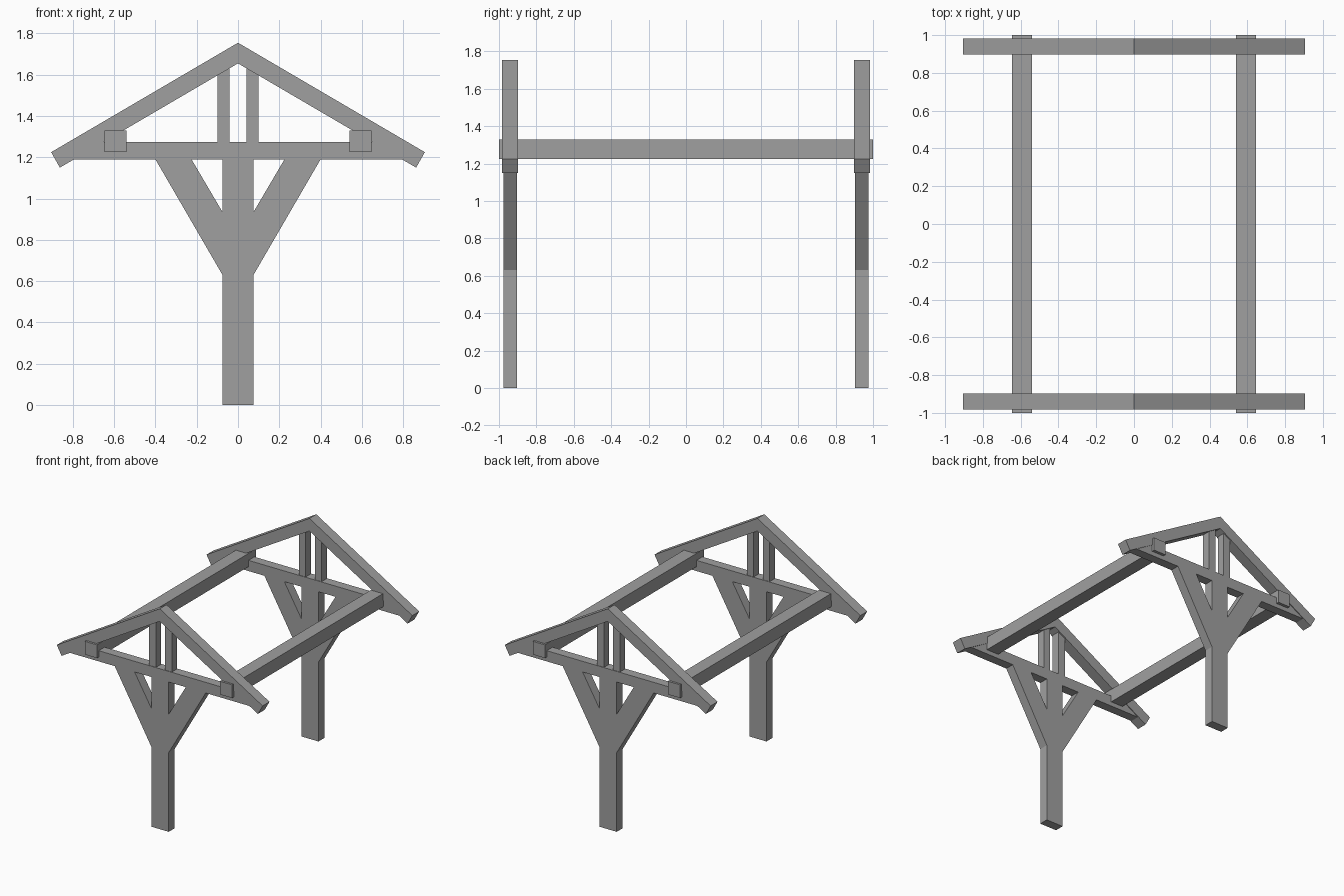
import bpy
import bmesh

cube = bpy.data.objects.get("Cube")
if cube:
    bpy.data.objects.remove(cube, do_unlink=True)

GREY = (0.35, 0.35, 0.35, 1)
grey = bpy.data.materials.new("grey timber")
grey.use_nodes = True
grey.diffuse_color = GREY
grey.node_tree.nodes["Principled BSDF"].inputs["Base Color"].default_value = GREY


def prism(name, outline, y, half, side=1):
    """Extrude an (x, z) outline along y, mirrored in x when side is -1."""
    bm = bmesh.new()
    face = bm.faces.new([bm.verts.new((side * x, y - half, z)) for x, z in outline])
    new = bmesh.ops.extrude_face_region(bm, geom=[face])["geom"]
    bmesh.ops.translate(bm, vec=(0, 2 * half, 0),
                        verts=[v for v in new if isinstance(v, bmesh.types.BMVert)])
    bmesh.ops.recalc_face_normals(bm, faces=bm.faces)
    mesh = bpy.data.meshes.new(name)
    bm.to_mesh(mesh)
    bm.free()
    mesh.materials.append(grey)
    obj = bpy.data.objects.new(name, mesh)
    bpy.context.collection.objects.link(obj)
    return obj


def rect(x0, x1, z0, z1):
    return [(x0, z0), (x1, z0), (x1, z1), (x0, z1)]


POST, RAFTER, KING = 0.037, 0.043, 0.033   # half depths along y
TIE_LOW, TIE_TOP = 1.19, 1.275

# Two matching trusses, each on one braced post
for end, y in (("front", -0.94), ("back", 0.94)):
    prism(end + "_post", rect(-0.075, 0.075, 0, TIE_LOW), y, POST)
    prism(end + "_tie_beam",
          [(-0.8, TIE_LOW), (0.8, TIE_LOW), (0.65, TIE_TOP), (-0.65, TIE_TOP)], y, POST)
    # Rafter pair as one bent profile meeting at the ridge
    prism(end + "_rafters",
          [(0, 1.755), (-0.905, 1.225), (-0.863, 1.15), (0, 1.655),
           (0.863, 1.15), (0.905, 1.225)], y, RAFTER)
    for hand, side in (("left", 1), ("right", -1)):
        prism(f"{end}_{hand}_brace",
              [(0.075, 0.63), (0.4, TIE_LOW), (0.225, TIE_LOW), (0.075, 0.935)],
              y, POST, side)
        prism(f"{end}_{hand}_king_strut",
              [(0.04, TIE_TOP), (0.1, TIE_TOP), (0.1, 1.61), (0.04, 1.645)],
              y, KING, side)

# Long purlins joining the trusses
for hand, side in (("left", 1), ("right", -1)):
    prism(hand + "_purlin", rect(0.54, 0.647, 1.225, 1.33), 0, 1.0, side)
